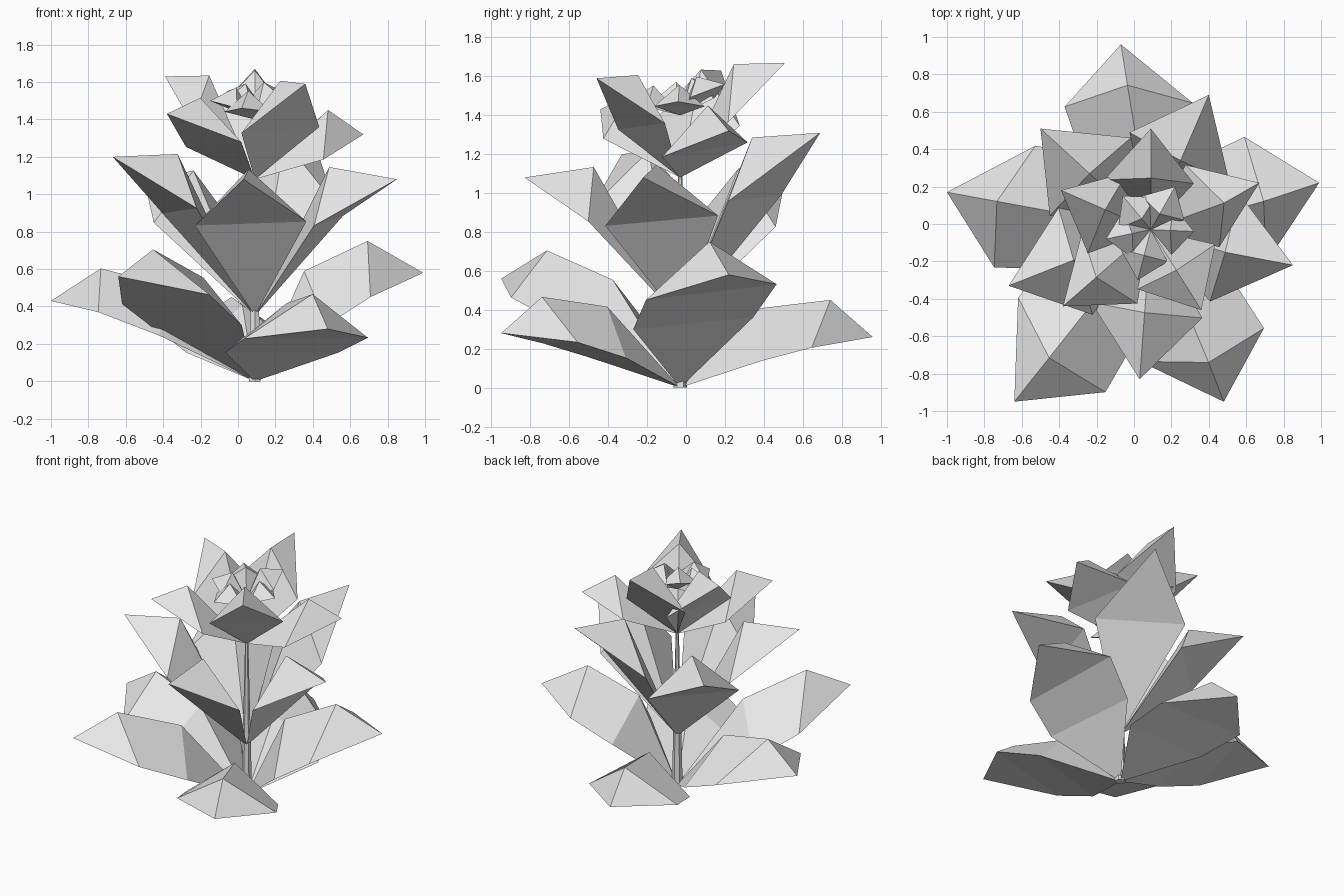
import bpy
import bmesh
from mathutils import Vector, Matrix

cube = bpy.data.objects.get("Cube")
if cube:
    bpy.data.objects.remove(cube, do_unlink=True)

# One plain light grey for the whole plant
grey = bpy.data.materials.new("light_grey")
grey.use_nodes = True
grey.diffuse_color = (0.8, 0.8, 0.8, 1)
grey.node_tree.nodes["Principled BSDF"].inputs["Base Color"].default_value = (0.8, 0.8, 0.8, 1)

UP = Vector((0, 0, 1))
STEM = Vector((0.09, -0.03, 0))


def finish(name, bm):
    """Turn a bmesh into a flat shaded grey object."""
    bmesh.ops.recalc_face_normals(bm, faces=bm.faces[:])
    mesh = bpy.data.meshes.new(name)
    bm.to_mesh(mesh)
    bm.free()
    mesh.materials.append(grey)
    obj = bpy.data.objects.new(name, mesh)
    bpy.context.collection.objects.link(obj)


def leaf(name, sections, base, tip, arch, roll):
    """Ridged solid leaf: triangular sections between two points.

    Section corners give the share of the length, then the offset sideways and up.
    Arch lifts the sections, roll turns them and raises the left corner."""
    reach = tip - base
    forward = reach.normalized()
    side = UP.cross(forward).normalized()
    turn = Matrix.Rotation(roll, 3, forward)
    side, top = turn @ side, turn @ forward.cross(side)
    bm = bmesh.new()
    start, end = bm.verts.new(base), bm.verts.new(tip)
    rings = [[bm.verts.new(base + reach * x + side * y + top * (z + arch)) for x, y, z in section]
             for section in sections]
    for i in range(3):
        j = (i + 1) % 3
        bm.faces.new((start, rings[0][i], rings[0][j]))
        bm.faces.new((end, rings[-1][j], rings[-1][i]))
        for inner, outer in zip(rings, rings[1:]):
            bm.faces.new((inner[i], outer[i], outer[j], inner[j]))
    finish(name, bm)


def whorl(name, sections, height, leaves):
    """A ring of leaves that share a base on the stem."""
    for number, (tip, arch, roll) in enumerate(leaves, 1):
        leaf(f"{name}_{number}", sections, STEM + UP * height, Vector(tip), arch, roll)


# Leaf shapes: left corner, ridge, right corner of each section
broad = [[(0.44, 0.3, 0.06), (0.49, 0, 0.31), (0.38, -0.33, 0.06)],
         [(0.73, 0.35, 0.06), (0.84, 0, 0.26), (0.64, -0.33, 0.06)]]
kite = [[(0.62, 0.31, 0.07), (0.79, 0, 0.28), (0.58, -0.29, 0.08)]]
short = [[(0.52, 0.25, 0.02), (0.77, 0, 0.19), (0.47, -0.23, 0.01)]]
stubby = [[(0.52, 0.13, 0.01), (0.6, 0, 0.12), (0.52, -0.13, 0.01)]]

# Large spreading leaves at the ground
whorl("lower_leaf", broad, 0, [
    ((-1, 0.17, 0.43), 0, 0), ((0.99, 0.22, 0.58), 0.05, 0.05),
    ((-0.07, 0.96, 0.26), -0.02, 0), ((-0.64, -0.95, 0.56), 0, 0),
    ((0.48, -0.95, 0.28), -0.02, -0.03)])

# Rising leaves at mid height
whorl("middle_leaf", kite, 0.35, [
    ((0.03, -0.83, 1.08), 0, 0), ((0.4, 0.69, 1.31), 0, 0), ((-0.5, 0.51, 1.07), 0, 0),
    ((-0.67, -0.33, 1.2), 0, 0), ((0.85, -0.22, 1.08), 0.02, 0.07)])

# Smaller leaves around the flower
whorl("upper_leaf", short, 1.08, [
    ((0.67, 0.22, 1.32), 0.01, 0.12), ((0.36, -0.46, 1.59), 0, 0),
    ((-0.38, -0.44, 1.43), 0, 0), ((-0.39, 0.18, 1.63), 0, 0), ((0.09, 0.51, 1.67), 0, 0)])

# Petals of the flower in the centre
whorl("petal", stubby, 1.4, [
    ((-0.15, -0.08, 1.5), 0, 0), ((0.02, -0.3, 1.46), 0, 0), ((0.32, -0.04, 1.47), 0, 0),
    ((0.22, 0.2, 1.56), 0, 0), ((-0.06, 0.15, 1.55), 0, 0)])

# Thin tapering stem
bm = bmesh.new()
bmesh.ops.create_cone(bm, cap_ends=True, segments=6, radius1=0.035, radius2=0.01, depth=1.12,
                      matrix=Matrix.Translation(STEM + UP * 0.56))
finish("stem", bm)
